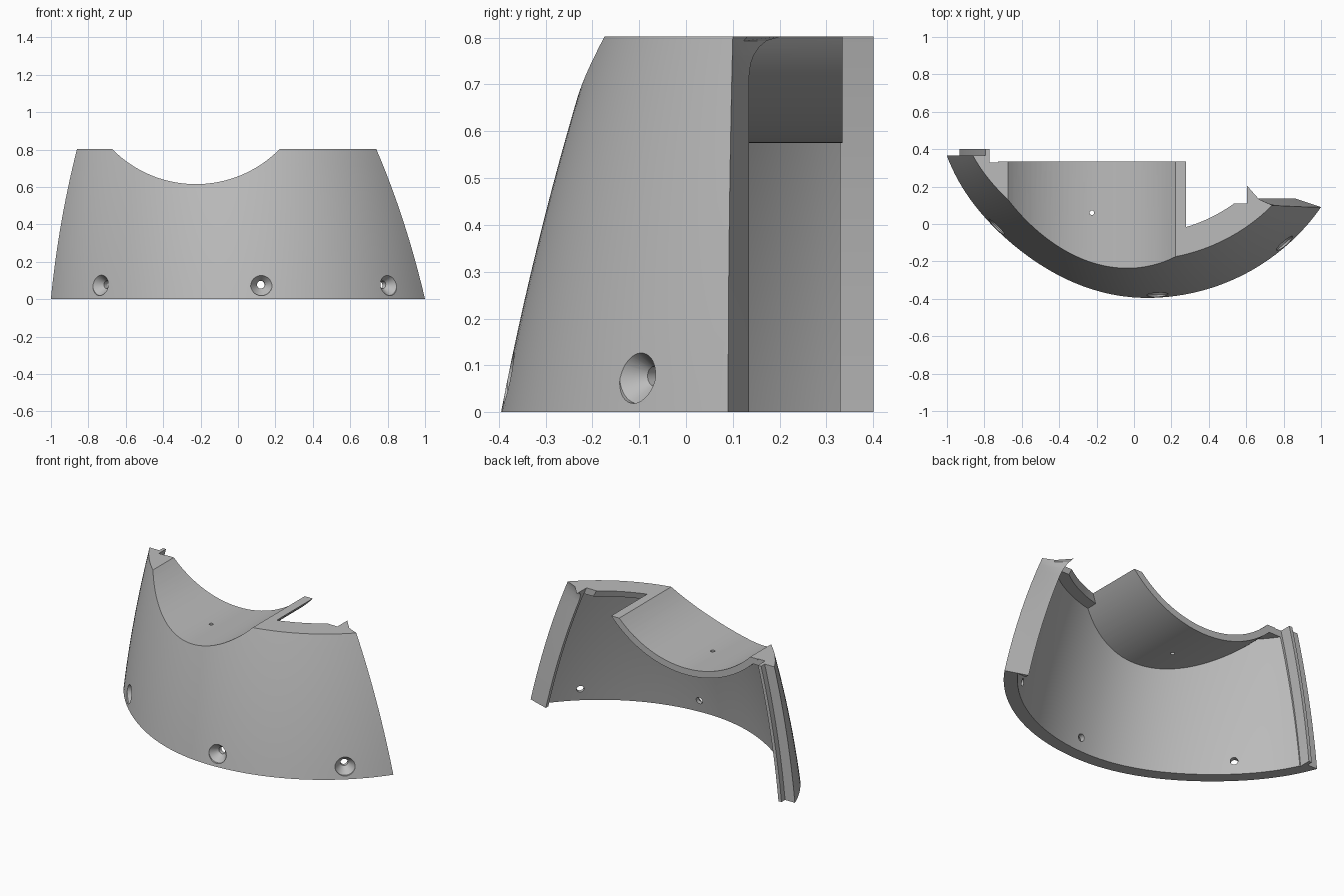
import bpy, bmesh, math
from mathutils import Vector, Matrix

if "Cube" in bpy.data.objects:
    bpy.data.objects.remove(bpy.data.objects["Cube"])

TOP = 0.803
PIPE = Vector((-0.225, 0, 1.243))   # axis of the half-pipe trough, along y
PIPE_R, SHEET = 0.628, 0.04
THIN, RIM, RIM_Z = 0.075, 0.14, TOP - 0.04   # wall, and the ledge around its top
LEFT_Y = 0.365

grey = bpy.data.materials.new("plain grey")
grey.use_nodes = True
colour = (0.5, 0.5, 0.5, 1)
grey.diffuse_color = colour
grey.node_tree.nodes["Principled BSDF"].inputs["Base Color"].default_value = colour


def loft(name, rings):
    """Closed solid through rings of equal point count, capped at both ends."""
    bm = bmesh.new()
    loops = [[bm.verts.new(p) for p in ring] for ring in rings]
    n = len(loops[0])
    for a, b in zip(loops, loops[1:]):
        for i in range(n):
            j = (i + 1) % n
            bm.faces.new((a[i], a[j], b[j], b[i]))
    bm.faces.new(loops[0][::-1])
    bm.faces.new(loops[-1])
    bmesh.ops.recalc_face_normals(bm, faces=bm.faces)
    mesh = bpy.data.meshes.new(name)
    bm.to_mesh(mesh)
    bm.free()
    ob = bpy.data.objects.new(name, mesh)
    bpy.context.collection.objects.link(ob)
    mesh.materials.append(grey)
    return ob


def revolve(name, profile, origin, direction, sides=48):
    """Solid of (radius, distance) stations along a direction."""
    turn = Vector((0, 0, 1)).rotation_difference(Vector(direction)).to_matrix().to_4x4()
    place = Matrix.Translation(origin) @ turn
    angles = [2 * math.pi * i / sides for i in range(sides)]
    return loft(name, [[place @ Vector((r * math.cos(a), r * math.sin(a), d)) for a in angles]
                       for r, d in profile])


def combine(target, tool, operation):
    mod = target.modifiers.new(tool.name, "BOOLEAN")
    mod.operation, mod.solver, mod.object = operation, "EXACT", tool
    tool.hide_render = True
    bpy.context.view_layer.objects.active = target
    bpy.ops.object.modifier_apply(modifier=mod.name)
    bpy.data.objects.remove(tool)


def circle_at(z):
    """Centre and outer radius of the leaning wall at a height."""
    t = z / TOP
    return 0.07 - 0.036 * t, 0.739 + 0.066 * t, 1.134 - 0.137 * t + 0.05 * t * (1 - t)


def flatten(x, cx, x_left):
    """The wall is a little flatter than a circle on its -x half."""
    w = max(0, (cx - x) / (cx - x_left))
    return 0.03 * math.sin(math.pi * w * w)


def outer_y(x, z):
    cx, cy, r = circle_at(z)
    x_left = cx - math.sqrt(r * r - (cy - LEFT_Y) ** 2)
    return cy - math.sqrt(r * r - (x - cx) ** 2) + flatten(x, cx, x_left)


def arc(cx, cy, r, y_left, y_right, steps=64):
    """Points along the front arc from the -x end to the +x end."""
    a0 = math.pi + math.asin((cy - y_left) / r)
    a1 = 2 * math.pi - math.asin((cy - y_right) / r)
    angles = [a0 + (a1 - a0) * i / steps for i in range(steps + 1)]
    points = [(cx + r * math.cos(a), cy + r * math.sin(a)) for a in angles]
    return [(x, y + flatten(x, cx, points[0][0])) for x, y in points]


def wall_section(z, thick):
    cx, cy, r = circle_at(z)
    outer = arc(cx, cy, r, LEFT_Y, 0.09 + 0.01 * (z / TOP) ** 2)
    inner = arc(cx, cy, r - thick, 0.33, 0.11)
    xl, xr = outer[0][0], outer[-1][0]
    # lip at the +x end, flaring into a small horn near the top
    t = max(0, min(1, (z - 0.72) / (TOP - 0.72)))
    horn = 0.07 * (1 - math.sqrt(1 - t * t))
    lip = [(xr - 0.07, 0.114 + 0.25 * horn), (xr - 0.135, 0.135 + horn), (xr - 0.135, 0.11)]
    # thin tongue at the -x end
    tongue = [(xl + 0.088, 0.33), (xl + 0.088, 0.4), (xl + 0.067, 0.4), (xl + 0.067, LEFT_Y)]
    return [(x, y, z) for x, y in outer + lip + inner[::-1] + tongue]


# Curved, leaning wall with a thicker rim
low = [0.06 * i for i in range(13)] + [0.745, RIM_Z - 0.001]
high = [RIM_Z, 0.78, 0.793, TOP]
wall = loft("curved_wall", [wall_section(z, THIN) for z in low] + [wall_section(z, RIM) for z in high])


# Half-pipe trough running back from the wall
def trough_section(s):
    ring = []
    for r, back in ((0.6, False), (0.6, True), (PIPE_R + SHEET, True), (PIPE_R + SHEET, False)):
        a = s * math.acos((PIPE.z - TOP) / r)
        x, z = PIPE.x + r * math.sin(a), PIPE.z - r * math.cos(a)
        ring.append((x, 0.334 if back else outer_y(x, z) + 0.045, z))
    return ring


trough = loft("trough", [trough_section(i / 32 - 1) for i in range(65)])
combine(wall, trough, "UNION")
combine(wall, revolve("pipe_cutter", [(PIPE_R, -1), (PIPE_R, 1)], PIPE, (0, 1, 0), 128), "DIFFERENCE")

# Small drain hole in the trough
combine(wall, revolve("drain_cutter", [(0.012, 0), (0.012, 0.3)], (PIPE.x, 0.06, 0.5), (0, 0, 1), 24),
        "DIFFERENCE")

# Countersunk screw holes along the foot
for x in (-0.735, 0.125, 0.805):
    start = Vector((x, outer_y(x, 0.077), 0.077))
    slope = (outer_y(x + 0.01, 0.077) - outer_y(x - 0.01, 0.077)) / 0.02
    inward = Vector((-slope, 1, 0)).normalized()
    screw = [(0.058, -0.06), (0.058, 0), (0.021, 0.047), (0.021, 0.2)]
    combine(wall, revolve("screw_cutter", screw, start, inward), "DIFFERENCE")

bpy.ops.object.select_all(action="DESELECT")
wall.select_set(True)
bpy.context.view_layer.objects.active = wall
bpy.ops.object.shade_smooth_by_angle(angle=math.radians(25))
